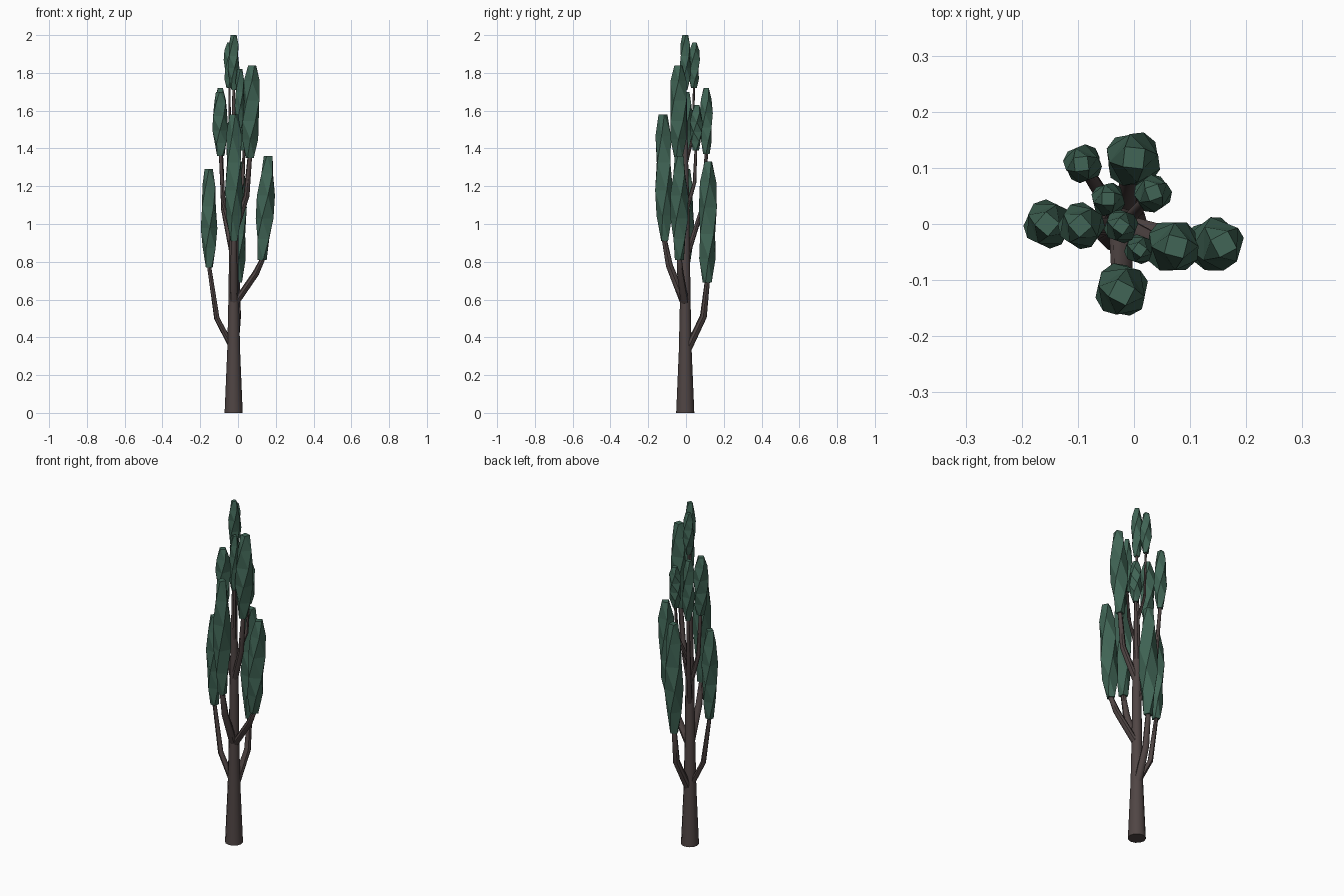
import bpy, bmesh, math
from mathutils import Vector, Matrix

if "Cube" in bpy.data.objects:
    bpy.data.objects.remove(bpy.data.objects["Cube"])


def material(name, rgb):
    m = bpy.data.materials.new(name)
    m.diffuse_color = (*rgb, 1)
    m.use_nodes = True
    m.node_tree.nodes["Principled BSDF"].inputs["Base Color"].default_value = m.diffuse_color
    return m


BARK = material("bark", (0.080, 0.060, 0.058))
LEAF = material("leaf", (0.052, 0.130, 0.092))


def skin(name, rings, mat, twisted=False):
    """Join equal-sized rings of points into a capped solid."""
    bm = bmesh.new()
    loops = [[bm.verts.new(p) for p in r] for r in rings]
    n = len(loops[0])
    for a, b in zip(loops, loops[1:]):
        for i in range(n):
            j = (i + 1) % n
            if twisted:
                bm.faces.new((a[i], a[j], b[i]))
                bm.faces.new((a[j], b[j], b[i]))
            else:
                bm.faces.new((a[i], a[j], b[j], b[i]))
    bm.faces.new(loops[0][::-1])
    bm.faces.new(loops[-1])
    bmesh.ops.recalc_face_normals(bm, faces=bm.faces)
    me = bpy.data.meshes.new(name)
    bm.to_mesh(me)
    bm.free()
    me.materials.append(mat)
    ob = bpy.data.objects.new(name, me)
    bpy.context.collection.objects.link(ob)
    return ob


def tube(name, path, sides):
    """Tapered smooth limb; path holds (x, y, z, radius)."""
    pts = [Vector(p[:3]) for p in path]
    rings = []
    for k, p in enumerate(path):
        d = pts[min(k + 1, len(pts) - 1)] - pts[max(k - 1, 0)]
        if k == 0:
            d = Vector((0, 0, 1))
        q = Vector((0, 0, 1)).rotation_difference(d)
        rings.append([pts[k] + q @ Vector((p[3] * math.cos(t), p[3] * math.sin(t), 0))
                      for t in (2 * math.pi * i / sides for i in range(sides))])
    ob = skin(name, rings, BARK)
    bpy.ops.object.select_all(action='DESELECT')
    ob.select_set(True)
    bpy.context.view_layer.objects.active = ob
    bpy.ops.object.shade_smooth_by_angle(angle=math.radians(45))


def foliage(name, bottom, top, radius, turn):
    """Faceted twisted square spindle."""
    a, b = Vector(bottom), Vector(top)
    profile = [(0, .5), (.2, .86), (.4, 1), (.62, 1), (.83, .86), (1, .5)]
    rings = []
    for k, (t, s) in enumerate(profile):
        c = a.lerp(b, t)
        rings.append([c + Matrix.Rotation(turn + math.radians(30 * k + 90 * i), 3, 'Z')
                      @ Vector((radius * s, 0, 0)) for i in range(4)])
    skin(name, rings, LEAF, True)


# Trunk
tube("trunk", [(-.023, -.004, 0, .048), (-.023, -.004, .33, .034), (-.023, -.004, .6, .028),
               (-.022, -.004, 1.0, .023), (-.022, -.004, 1.4, .014), (-.023, -.004, 1.75, .006)], 12)

# Limbs: start height, elbow, foliage bottom, foliage top, limb radius, foliage radius
limbs = [
    (.33, (-.112, 0, .5), (-.152, 0, .77), (-.155, 0, 1.29), .018, .044),
    (.31, (-.003, .092, .51), (-.003, .112, .69), (0, .118, 1.33), .023, .051),
    (.57, (.095, -.03, .74), (.128, -.035, .81), (.16, -.036, 1.36), .022, .049),
    (.57, (-.022, -.088, .78), (-.022, -.113, .91), (-.022, -.122, 1.58), .023, .049),
    (.80, (-.078, .085, 1.08), (-.088, .108, 1.37), (-.094, .107, 1.72), .015, .035),
    (.92, (-.078, -.002, 1.12), (-.092, -.003, 1.36), (-.096, -.003, 1.70), .015, .042),
    (.95, (.045, -.036, 1.15), (.062, -.04, 1.35), (.075, -.04, 1.84), .020, .049),
    (1.05, (.025, .045, 1.22), (.032, .052, 1.39), (.035, .056, 1.63), .012, .034),
    (1.15, (.004, -.038, 1.34), (.008, -.044, 1.50), (.01, -.046, 1.82), .010, .027),
    (1.30, (-.042, .036, 1.46), (-.046, .042, 1.72), (-.046, .045, 1.96), .009, .031),
]
for n, (z0, elbow, low, high, r, fr) in enumerate(limbs, 1):
    tube(f"branch_{n}", [(-.022, -.004, z0, r), (*elbow, r * .8),
                         (*low, r * .6), (low[0], low[1], low[2] + .08, r * .4)], 8)
    foliage(f"foliage_{n}", low, high, fr, n * .6)

# Crown at the trunk tip
foliage("crown_foliage", (-.023, -.004, 1.71), (-.023, -.004, 2.0), .031, .7)
